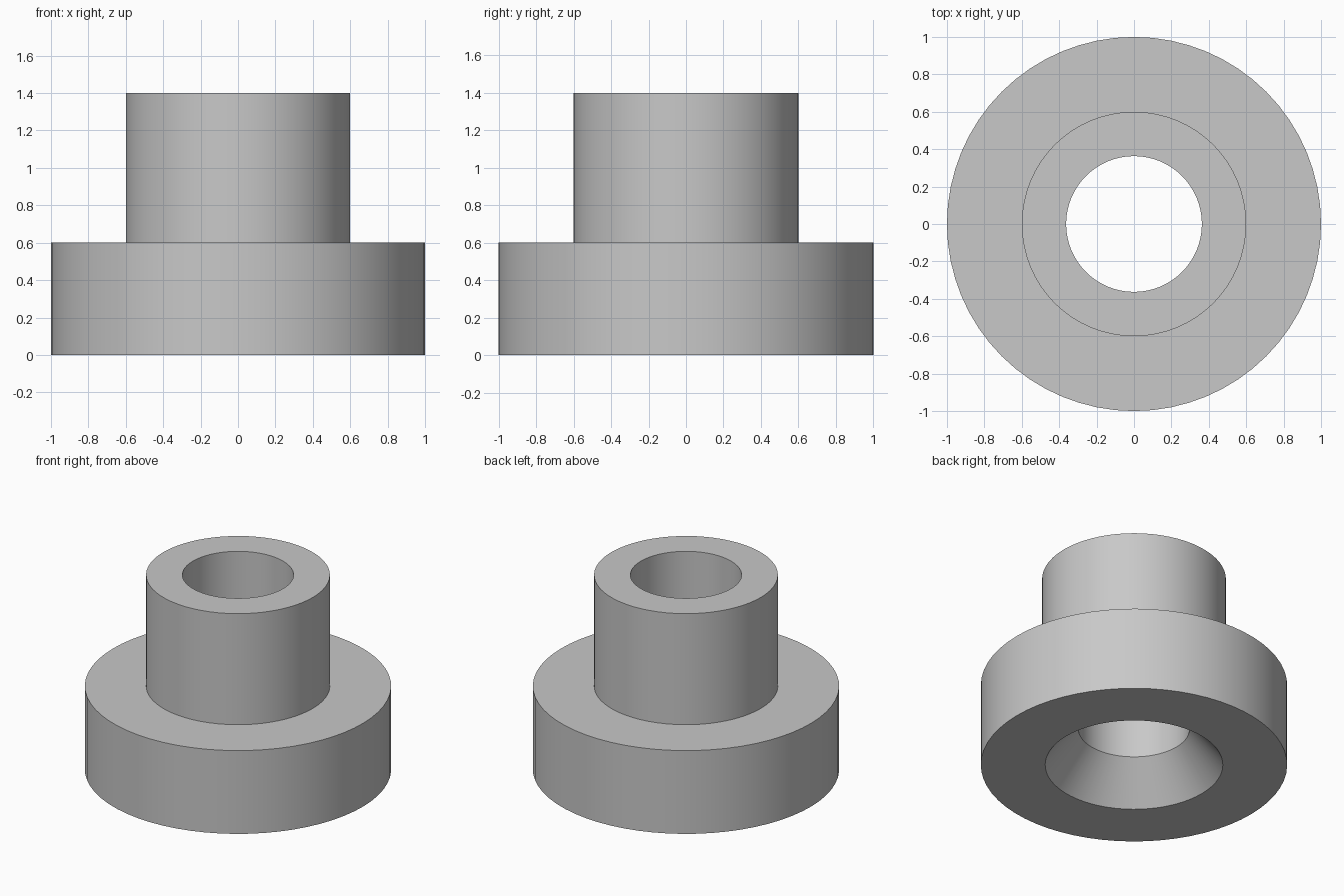
import bpy
import bmesh
import math

cube = bpy.data.objects.get("Cube")
if cube:
    bpy.data.objects.remove(cube, do_unlink=True)

SEGMENTS = 64

# Plain grey metal
grey = bpy.data.materials.new("grey_metal")
grey.use_nodes = True
colour = (0.58, 0.58, 0.58, 1)
grey.diffuse_color = colour
grey.node_tree.nodes["Principled BSDF"].inputs["Base Color"].default_value = colour


def lathe(name, profile, material):
    """Revolve a closed (radius, height) profile around z."""
    bm = bmesh.new()
    rings = []
    for i in range(SEGMENTS):
        a = math.tau * i / SEGMENTS
        rings.append([bm.verts.new((r * math.cos(a), r * math.sin(a), z))
                      for r, z in profile])
    count = len(profile)
    for i in range(SEGMENTS):
        here, after = rings[i], rings[(i + 1) % SEGMENTS]
        for j in range(count):
            k = (j + 1) % count
            bm.faces.new((here[j], after[j], after[k], here[k]))
    bmesh.ops.recalc_face_normals(bm, faces=bm.faces)
    mesh = bpy.data.meshes.new(name)
    bm.to_mesh(mesh)
    bm.free()
    mesh.materials.append(material)
    obj = bpy.data.objects.new(name, mesh)
    bpy.context.collection.objects.link(obj)
    bpy.ops.object.select_all(action="DESELECT")
    obj.select_set(True)
    bpy.context.view_layer.objects.active = obj
    bpy.ops.object.shade_smooth_by_angle(angle=math.radians(30))
    return obj


# Flange, collar, through bore and countersink in one turned section
flange_r, collar_r, bore_r, sink_r = 1.0, 0.6, 0.363, 0.58
flange_top, collar_top, sink_depth = 0.6, 1.4, 0.27

lathe("flanged_bushing", [
    (sink_r, 0),
    (flange_r, 0),
    (flange_r, flange_top),
    (collar_r, flange_top),
    (collar_r, collar_top),
    (bore_r, collar_top),
    (bore_r, sink_depth),
], grey)
